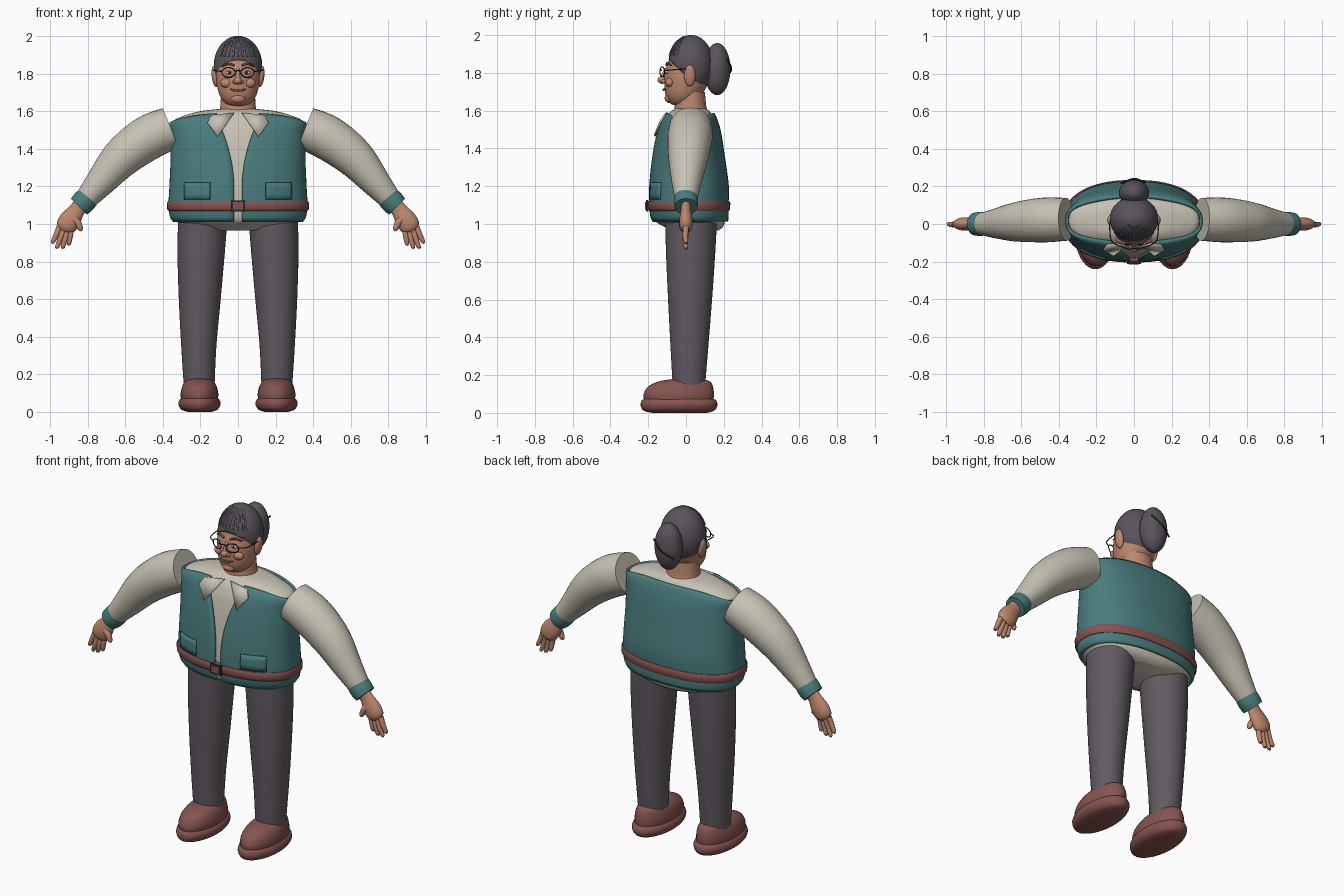
import bpy, bmesh, math
from mathutils import Vector, Matrix, Euler

if "Cube" in bpy.data.objects:
    bpy.data.objects.remove(bpy.data.objects["Cube"])


def mat(name, r, g, b):
    m = bpy.data.materials.new(name)
    lin = [((c / 255 + 0.055) / 1.055) ** 2.4 for c in (r, g, b)]
    m.diffuse_color = (*lin, 1)
    m.use_nodes = True
    m.node_tree.nodes["Principled BSDF"].inputs["Base Color"].default_value = m.diffuse_color
    return m


TEAL = mat("teal cloth", 74, 124, 126)
CREAM = mat("cream cloth", 200, 194, 180)
PANTS = mat("purple grey cloth", 98, 90, 98)
SKIN = mat("skin", 190, 136, 110)
BROWN = mat("red brown leather", 134, 84, 80)
HAIR = mat("dark grey hair", 90, 84, 92)
DARK = mat("dark frame", 50, 44, 46)
WHITE = mat("eye white", 205, 195, 180)
LIP = mat("lip red", 135, 72, 66)


def finish(name, bm, material, solid=0):
    bmesh.ops.recalc_face_normals(bm, faces=bm.faces)
    me = bpy.data.meshes.new(name)
    bm.to_mesh(me)
    bm.free()
    me.materials.append(material)
    me.shade_smooth()
    me.set_sharp_from_angle(angle=math.radians(45))
    ob = bpy.data.objects.new(name, me)
    bpy.context.collection.objects.link(ob)
    if solid:
        mod = ob.modifiers.new("thickness", 'SOLIDIFY')
        mod.thickness, mod.offset = solid, 0
    return ob


def smooth(rows, n=5):
    """Catmull-Rom resampling of tuples."""
    out = []
    for i in range(len(rows) - 1):
        a, b, c, d = rows[max(i - 1, 0)], rows[i], rows[i + 1], rows[min(i + 2, len(rows) - 1)]
        for k in range(n):
            t = k / n
            out.append(tuple(q + 0.5 * t * (r - p + t * (2 * p - 5 * q + 4 * r - s + t * (3 * (q - r) + s - p)))
                             for p, q, r, s in zip(a, b, c, d)))
    return out + [rows[-1]]


def grid(name, rings, material, closed=True, solid=0):
    bm = bmesh.new()
    vs = [[bm.verts.new(p) for p in ring] for ring in rings]
    n = len(vs[0])
    for a, b in zip(vs, vs[1:]):
        for j in range(n if closed else n - 1):
            k = (j + 1) % n
            bm.faces.new((a[j], a[k], b[k], b[j]))
    if closed:
        bm.faces.new(vs[0])
        bm.faces.new(vs[-1])
    return finish(name, bm, material, solid)


def loft(name, rows, material, cx=0, seg=40):
    """Stack of ellipses; rows are (z, half width, front y, back y)."""
    rings = []
    for z, rx, yf, yb in smooth(rows):
        rings.append([(cx + rx * math.sin(t), (yf + yb) / 2 - (yb - yf) / 2 * math.cos(t), z)
                      for t in (2 * math.pi * j / seg for j in range(seg))])
    return grid(name, rings, material)


def tube(name, path, material, fy=1, seg=16, n=5):
    """Tapered tube; path rows are (x, y, z, radius)."""
    pts = smooth(path, n)
    rings = []
    for i, p in enumerate(pts):
        t = Vector(pts[min(i + 1, len(pts) - 1)][:3]) - Vector(pts[max(i - 1, 0)][:3])
        q = t.to_track_quat('Z', 'Y')
        ring = []
        for j in range(seg):
            a = 2 * math.pi * j / seg
            o = q @ Vector((math.cos(a), math.sin(a), 0)) * p[3]
            ring.append((p[0] + o.x, p[1] + o.y * fy, p[2] + o.z))
        rings.append(ring)
    return grid(name, rings, material)


def ball(name, c, r, material, rot=(0, 0, 0), cut=None):
    bm = bmesh.new()
    bmesh.ops.create_uvsphere(bm, u_segments=32, v_segments=20, radius=1)
    bmesh.ops.transform(bm, verts=bm.verts, matrix=Matrix.Translation(c)
                        @ Euler(rot).to_matrix().to_4x4() @ Matrix.Diagonal((*r, 1)))
    if cut:
        bmesh.ops.bisect_plane(bm, geom=bm.verts[:] + bm.edges[:] + bm.faces[:],
                               plane_co=cut[0], plane_no=cut[1], clear_inner=True)
    return finish(name, bm, material, 0.008 if cut else 0)


# Torso surface shared by shirt, vest, belt and pockets
TORSO = [(.965, .15, -.08, .17), (.985, .25, -.115, .195), (1.02, .335, -.165, .207), (1.1, .352, -.178, .208),
         (1.2, .348, -.178, .21), (1.35, .342, -.163, .19), (1.48, .342, -.14, .17), (1.545, .345, -.118, .152),
         (1.575, .29, -.1, .14), (1.6, .2, -.075, .122), (1.612, .1, -.05, .1)]
DENSE = smooth(TORSO)
POW = 2.3


def section(z):
    for a, b in zip(DENSE, DENSE[1:]):
        if z <= b[0]:
            f = max(0, (z - a[0]) / (b[0] - a[0]))
            return [p + (q - p) * f for p, q in zip(a, b)][1:]
    return DENSE[-1][1:]


def spow(v):
    return math.copysign(abs(v) ** (2 / POW), v)


def on_torso(z, t, off=0):
    rx, yf, yb = section(z)
    return ((rx + off) * spow(math.sin(t)), (yf + yb) / 2 - ((yb - yf) / 2 + off) * spow(math.cos(t)), z)


def angle(x, z):
    return math.copysign(math.asin(min(1, abs(x) / section(z)[0]) ** (POW / 2)), x)


RING = [2 * math.pi * j / 64 for j in range(64)]
grid("shirt_torso", [[on_torso(r[0], t) for t in RING] for r in DENSE], CREAM)

# Open vest: front gap widens to a neckline, armholes dip at the sides
rings = []
for i in range(31):
    f = i / 30
    gap = 0.02 + 0.1 * max(0, f - 0.3) ** 2 / 0.49
    ring = []
    for j in range(81):
        a0 = angle(gap, 1.015 + 0.56 * f)
        t = a0 + (2 * math.pi - 2 * a0) * j / 80
        top = 1.585 - 0.045 * abs(math.sin(t)) ** 4
        ring.append(on_torso(1.015 + (top - 1.015) * f, t, 0.01))
    rings.append(ring)
grid("vest", rings, TEAL, False, 0.014)

# Belt and buckle
grid("belt", [[on_torso(z, t, o) for t in RING] for z, o in
              ((1.066, .0), (1.07, .02), (1.08, .026), (1.112, .026), (1.122, .02), (1.126, .0))], BROWN)
for n, w, h, m, y in (("buckle", .036, .03, DARK, -.207), ("buckle_plate", .026, .02, BROWN, -.21)):
    bm = bmesh.new()
    bmesh.ops.create_cube(bm, size=2, matrix=Matrix.Translation((0, y, 1.096)) @ Matrix.Diagonal((w, .006, h, 1)))
    finish(n, bm, m)

# Neck and head
loft("neck", [(1.58, .105, -.065, .12), (1.62, .095, -.06, .108), (1.7, .09, -.055, .1)], SKIN)
loft("head", [(1.625, .03, -.05, .02), (1.64, .065, -.085, .05), (1.68, .096, -.107, .08), (1.74, .112, -.115, .115),
              (1.8, .117, -.112, .125), (1.87, .112, -.09, .125), (1.93, .085, -.06, .1), (1.97, .04, -.01, .06)], SKIN)
HC, HR = (0, .026, 1.842), (.125, .116, .155)
ball("hair_cap", HC, HR, HAIR, cut=((0, -.1, 1.885), (0, .2, .18)))
ball("hair_bun", (0, .165, 1.82), (.08, .07, .138), HAIR)
tube("bun_pin", [(-.07, .215, 1.78, .005), (0, .24, 1.82, .005), (.06, .22, 1.87, .005)], DARK, seg=8)

# Combed strands over the front of the hair
for k in range(-4, 5):
    u = k * 0.21
    path = []
    for e in (0.32, 0.6, 0.9, 1.25):
        path.append((HC[0] + HR[0] * 1.02 * math.sin(u) * math.cos(e), HC[1] - HR[1] * 1.02 * math.cos(u) * math.cos(e),
                     HC[2] + HR[2] * 1.005 * math.sin(e), .006))
    tube("hair_strand", path, HAIR, seg=8)

# Face
ball("nose", (0, -.126, 1.762), (.021, .024, .02), SKIN)
tube("nose_bridge", [(0, -.104, 1.825, .008), (0, -.116, 1.795, .011), (0, -.127, 1.767, .014)], SKIN)
tube("mouth", [(-.04, -.106, 1.718, .003), (-.018, -.117, 1.71, .006), (0, -.119, 1.711, .006),
               (.018, -.117, 1.71, .006), (.04, -.106, 1.718, .003)], LIP, seg=10)
ball("chin", (0, -.088, 1.667), (.04, .025, .026), SKIN)
tube("glasses_bridge", [(-.015, -.13, 1.812, .003), (0, -.134, 1.817, .003), (.015, -.13, 1.812, .003)], DARK, seg=8)

# Everything that comes in pairs
for s, side in ((1, "left"), (-1, "right")):
    def P(rows):
        return [(r[0] * s, *r[1:]) for r in rows]

    # Eyes, brows, cheeks, ears, glasses
    ball(side + "_eye", (.046 * s, -.1, 1.805), (.02, .01, .01), WHITE)
    ball(side + "_iris", (.046 * s, -.108, 1.805), (.008, .005, .008), DARK)
    tube(side + "_brow", P([(.02, -.104, 1.842, .005), (.05, -.097, 1.852, .006), (.085, -.076, 1.838, .003)]), HAIR)
    ball(side + "_cheek", (.06 * s, -.085, 1.75), (.034, .024, .026), SKIN)
    ball(side + "_nostril", (.018 * s, -.118, 1.755), (.012, .014, .011), SKIN)
    ball(side + "_ear", (.122 * s, .02, 1.785), (.018, .03, .057), SKIN, rot=(0, .12 * s, 0))
    tube(side + "_lens_rim", P([(.05 + .035 * math.cos(a), -.126 + .012 * math.cos(a), 1.806 + .026 * math.sin(a), .003)
                                for a in (math.pi * k / 8 for k in range(17))]), DARK, seg=8, n=2)
    tube(side + "_temple", P([(.085, -.114, 1.812, .003), (.122, -.085, 1.815, .003), (.13, 0, 1.82, .003),
                              (.13, .03, 1.81, .003)]), DARK, seg=8)

    # Shirt collar flap
    bm = bmesh.new()
    bm.faces.new([bm.verts.new(on_torso(z, angle(x * s, z), o)) for x, z, o in
                  ((.02, 1.59, .01), (.13, 1.578, .025), (.15, 1.54, .028), (.1, 1.465, .028))])
    finish(side + "_collar", bm, CREAM, 0.01)

    # Vest pocket
    grid(side + "_pocket", [[on_torso(z, angle(s * (.14 + .13 * j / 8), z), .02) for j in range(9)]
                            for z in (1.13, 1.16, 1.19, 1.22)], TEAL, False, 0.01)

    # Sleeve and cuff
    tube(side + "_sleeve", P([(.36, .025, 1.51, .114), (.46, .022, 1.468, .119), (.55, .017, 1.41, .114),
                              (.636, .01, 1.336, .103), (.73, .003, 1.225, .08), (.815, 0, 1.125, .058)]), CREAM, seg=32)
    tube(side + "_cuff", P([(.798, 0, 1.143, .062), (.822, 0, 1.117, .064), (.847, 0, 1.092, .06)]), TEAL, seg=32)

    # Hand
    tube(side + "_palm", P([(.83, 0, 1.108, .043), (.858, 0, 1.072, .043), (.89, 0, 1.025, .056), (.918, 0, .985, .052),
                            (.93, 0, .965, .03)]), SKIN, fy=.62, seg=24)
    fingers = ((.885, .985, .9, .885), (.908, .97, .932, .868), (.93, .97, .963, .868), (.95, .985, .986, .895))
    for x0, z0, x1, z1 in fingers:
        tube(side + "_finger", P([(x0, 0, z0, .016), ((x0 + x1) / 2, -.003, (z0 + z1) / 2, .0145),
                                  (x1, 0, z1 + .008, .011), (x1, 0, z1, .003)]), SKIN, seg=12)
    tube(side + "_thumb", P([(.885, -.01, 1.045, .02), (.855, -.018, 1.01, .019), (.838, -.02, .975, .014),
                             (.834, -.02, .962, .004)]), SKIN, seg=12)

    # Trouser leg: leans slightly, so each side is its own stack
    rings = []
    for z, xi, xo, yf, yb in smooth([(.13, .125, .288, -.07, .1), (.35, .115, .302, -.082, .118),
                                     (.6, .092, .315, -.095, .138), (.85, .07, .322, -.106, .155),
                                     (1.04, .055, .318, -.11, .165)]):
        rings.append([(s * ((xi + xo) / 2 + (xo - xi) / 2 * math.sin(t)),
                       (yf + yb) / 2 - (yb - yf) / 2 * math.cos(t), z) for t in RING])
    grid(side + "_leg", rings, PANTS)

    # Shoe
    loft(side + "_sole", [(0, .06, -.18, .11), (.012, .095, -.225, .15), (.04, .112, -.24, .166),
                          (.068, .104, -.232, .158), (.08, .08, -.2, .13)], BROWN, .205 * s)
    loft(side + "_shoe_upper", [(.065, .098, -.222, .145), (.1, .1, -.224, .148), (.14, .09, -.2, .142),
                                (.168, .07, -.14, .125), (.18, .03, -.06, .07)], BROWN, .205 * s)
